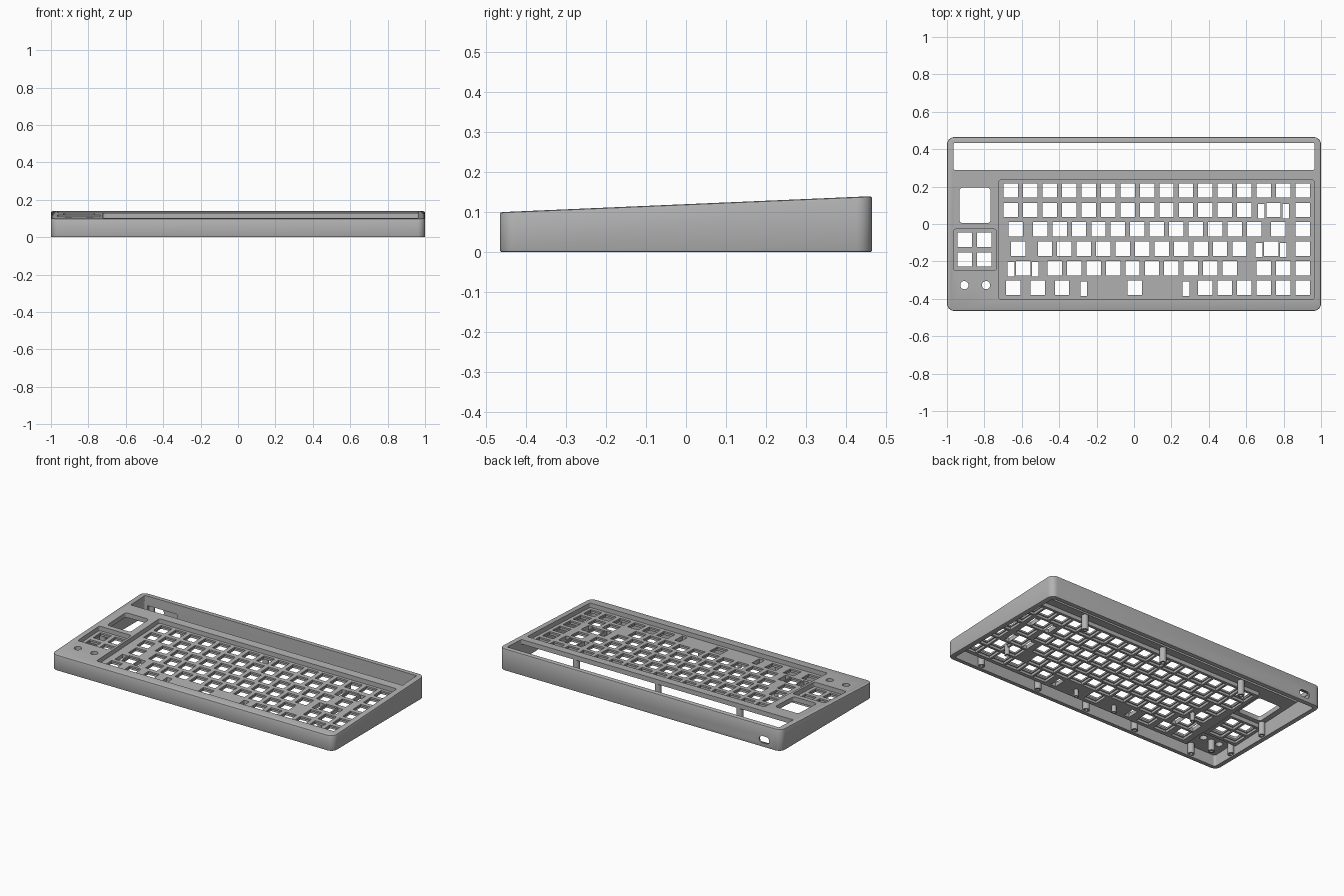
import bpy, bmesh, math

cube = bpy.data.objects.get("Cube")
if cube:
    bpy.data.objects.remove(cube, do_unlink=True)

grey = bpy.data.materials.new("case grey")
grey.use_nodes = True
COLOUR = (0.45, 0.45, 0.45, 1)
grey.diffuse_color = COLOUR
grey.node_tree.nodes["Principled BSDF"].inputs["Base Color"].default_value = COLOUR


def flat(z):
    return lambda y: z


def below(depth):
    """Height at a given depth under the sloping top."""
    return lambda y: 0.12 + 0.043 * y - depth


def rounded(x0, x1, y0, y1, r=0.0, steps=6):
    if r == 0:
        return [(x0, y0), (x1, y0), (x1, y1), (x0, y1)]
    centres = [(x1 - r, y1 - r), (x0 + r, y1 - r), (x0 + r, y0 + r), (x1 - r, y0 + r)]
    points = []
    for quarter, (cx, cy) in enumerate(centres):
        for i in range(steps + 1):
            a = (quarter + i / steps) * math.pi / 2
            points.append((cx + r * math.cos(a), cy + r * math.sin(a)))
    return points


def square(x, y, w, h):
    return rounded(x - w / 2, x + w / 2, y - h / 2, y + h / 2)


def circle(x, y, r, n=20):
    return [(x + r * math.cos(math.tau * i / n), y + r * math.sin(math.tau * i / n))
            for i in range(n)]


def prisms(name, outlines, low, high):
    """One object made of upright prisms between two height functions."""
    bm = bmesh.new()
    for outline in outlines:
        bottom = [bm.verts.new((x, y, low(y))) for x, y in outline]
        top = [bm.verts.new((x, y, high(y))) for x, y in outline]
        bm.faces.new(bottom)
        bm.faces.new(top)
        for i in range(len(outline)):
            j = (i + 1) % len(outline)
            bm.faces.new((bottom[i], bottom[j], top[j], top[i]))
    bmesh.ops.recalc_face_normals(bm, faces=bm.faces)
    mesh = bpy.data.meshes.new(name)
    bm.to_mesh(mesh)
    bm.free()
    mesh.materials.append(grey)
    obj = bpy.data.objects.new(name, mesh)
    bpy.context.collection.objects.link(obj)
    return obj


def apply(obj, mod):
    bpy.context.view_layer.objects.active = obj
    bpy.ops.object.modifier_apply(modifier=mod.name)


def cut(obj, cutter):
    mod = obj.modifiers.new("cut", 'BOOLEAN')
    mod.operation = 'DIFFERENCE'
    mod.solver = 'EXACT'
    mod.object = cutter
    cutter.hide_render = True
    apply(obj, mod)
    bpy.data.objects.remove(cutter, do_unlink=True)


# Key layout: (first key centre in units, number of keys) runs for each row
U, LEFT, TOP_ROW = 0.104, -0.71, 0.179
ROWS = [
    [(0.5, 16)],
    [(0.5, 13), (14, 1), (15.5, 1)],
    [(0.75, 1), (2, 12), (14.25, 1), (15.5, 1)],
    [(0.875, 1), (2.25, 11), (13.875, 1), (15.5, 1)],
    [(1.125, 1), (2.75, 10), (13.5, 3)],
    [(0.625, 1), (1.875, 1), (3.125, 1), (6.875, 1), (10.5, 6)],
]
keys = [(LEFT + (start + i) * U, TOP_ROW - row * U)
        for row, runs in enumerate(ROWS) for start, count in runs for i in range(count)]
pad_keys = [(x, y) for x in (-0.904, -0.8) for y in (-0.084, -0.19)]

# Stabiliser slots beside the wide keys: (row, key centre, half spread)
STABS = [(1, 14, 0.065), (3, 13.875, 0.065), (4, 1.125, 0.065), (5, 6.875, 0.273)]
stabs = [(LEFT + c * U + side * spread, TOP_ROW - row * U - 0.006)
         for row, c, spread in STABS for side in (-1, 1)]

# Case shell with softened rims, hollow and open underneath
case = prisms("case", [rounded(-1, 1, -0.465, 0.465, 0.04)], flat(0), below(0))
bevel = case.modifiers.new("rim", 'BEVEL')
bevel.width = 0.006
bevel.segments = 2
bevel.limit_method = 'ANGLE'
bevel.angle_limit = math.radians(40)
apply(case, bevel)
cut(case, prisms("cavity", [rounded(-0.968, 0.968, -0.436, 0.438, 0.015)],
                 flat(-0.1), below(0.03)))

# Openings in the top: rear slot, key well, pad well, screen, two knobs
WELLS = [(-0.722, 0.963, -0.403, 0.235), (-0.964, -0.737, -0.248, -0.028)]
openings = [rounded(-0.964, 0.964, 0.29, 0.434, 0.006)]
openings += [rounded(*w, 0.01) for w in WELLS]
openings += [rounded(-0.933, -0.767, 0.005, 0.195, 0.018)]
openings += [circle(x, -0.327, 0.022) for x in (-0.907, -0.791)]
cut(case, prisms("openings", openings, below(0.06), below(-0.05)))

# Cable port: pocket inside the back wall, then a rounded hole through it
cut(case, prisms("port_pocket", [rounded(-0.95, -0.74, 0.4, 0.455)],
                 flat(0.02), flat(0.075)))
port = prisms("port", [rounded(-0.035, 0.035, -0.022, 0.022, 0.018)], flat(-0.1), flat(0.1))
port.rotation_euler.x = math.pi / 2
port.location = (-0.88, 0.5, 0.048)
bpy.context.view_layer.update()
cut(case, port)


# Switch plates at the bottom of each well, relieved underneath
def switch_plate(name, well, holes, slots):
    x0, x1, y0, y1 = well
    plate = prisms(name, [rounded(x0 - 0.006, x1 + 0.006, y0 - 0.006, y1 + 0.006)],
                   below(0.055), below(0.029))
    cut(plate, prisms("holes", [square(x, y, 0.077, 0.077) for x, y in holes]
                      + [square(x, y, 0.036, 0.077) for x, y in slots],
                      below(0.1), below(0)))
    cut(plate, prisms("relief", [square(x, y, 0.09, 0.09) for x, y in holes],
                      below(0.1), below(0.04)))
    return plate


key_plate = switch_plate("key_plate", WELLS[0], keys, stabs)
pad_plate = switch_plate("pad_plate", WELLS[1], pad_keys, [])

# Screw posts: rear row, front row, left side, and thin ones between the keys
wide = [(x, 0.268) for x in (-0.57, 0.01, 0.59)]
wide += [(x, -0.424) for x in (-0.78, -0.36, 0, 0.36, 0.78)]
wide += [(-0.955, -0.28), (-0.955, -0.005), (-0.85, -0.327)]
thin = [(-0.14, -0.345), (0.14, -0.345), (0.746, -0.237), (-0.547, -0.133)]
posts = []
for name, spots, r, depth in (("screw_posts", wide, 0.02, 0.015),
                              ("plate_posts", thin, 0.014, 0.035)):
    post = prisms(name, [circle(x, y, r, 16) for x, y in spots], flat(0.008), below(depth))
    cut(post, prisms("screw_holes", [circle(x, y, r * 0.5, 12) for x, y in spots],
                     flat(-0.02), flat(0.045)))
    posts.append(post)

# Smooth the rounded parts, keeping edges sharp
for obj in [case, key_plate, pad_plate] + posts:
    bpy.ops.object.select_all(action='DESELECT')
    obj.select_set(True)
    bpy.context.view_layer.objects.active = obj
    bpy.ops.object.shade_smooth_by_angle(angle=math.radians(30))
